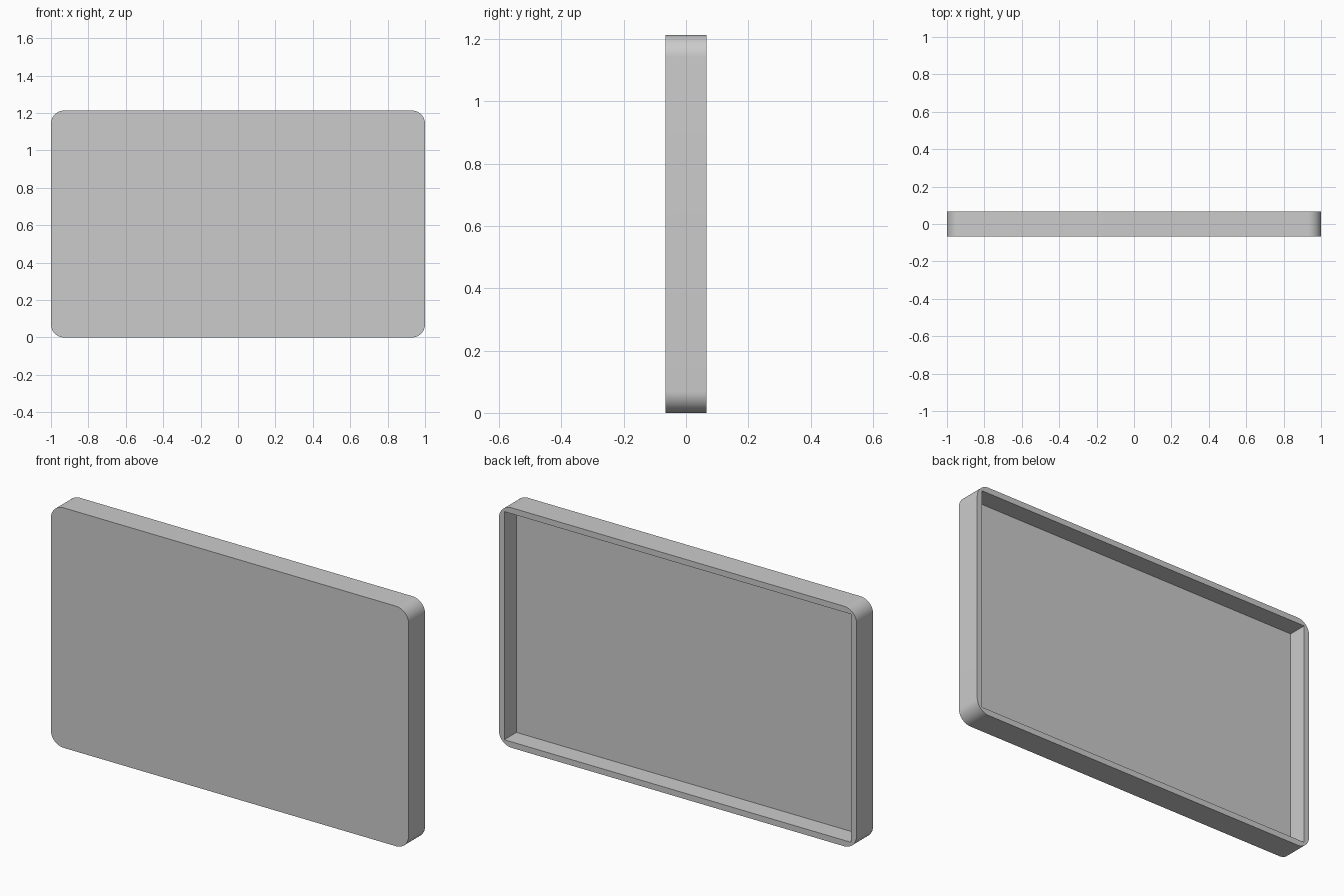
import bpy, bmesh, math
from mathutils import Matrix, Vector

if "Cube" in bpy.data.objects:
    bpy.data.objects.remove(bpy.data.objects["Cube"])

W, D, H = 2.0, 0.132, 1.213      # outer size
RADIUS = 0.07                    # outer corner radius
WALL, FLOOR = 0.03, 0.035        # rim width and front panel thickness


def box(name, size, centre, radius=0.0):
    """Box whose four depth-wise (y) edges can be rounded."""
    bm = bmesh.new()
    bmesh.ops.create_cube(bm, size=1.0)
    bmesh.ops.transform(bm, verts=bm.verts,
                        matrix=Matrix.Translation(centre) @ Matrix.Diagonal((*size, 1.0)))
    if radius:
        edges = [e for e in bm.edges
                 if abs((e.verts[0].co - e.verts[1].co).normalized().y) > 0.9]
        bmesh.ops.bevel(bm, geom=edges, offset=radius, segments=12,
                        profile=0.5, affect='EDGES')
    bmesh.ops.recalc_face_normals(bm, faces=bm.faces)
    mesh = bpy.data.meshes.new(name)
    bm.to_mesh(mesh)
    bm.free()
    obj = bpy.data.objects.new(name, mesh)
    bpy.context.collection.objects.link(obj)
    return obj


# Rounded shell
shell = box("tray_shell", (W, D, H), Vector((0, 0, H / 2)), RADIUS)

# Square-cornered recess, open at the back
front, back = -D / 2 + FLOOR, D / 2 + 0.05
cutter = box("recess_cutter", (W - 2 * WALL, back - front, H - 2 * WALL),
             Vector((0, (front + back) / 2, H / 2)))
cutter.hide_render = True

cut = shell.modifiers.new("recess", 'BOOLEAN')
cut.operation, cut.solver, cut.object = 'DIFFERENCE', 'EXACT', cutter

bpy.ops.object.select_all(action='DESELECT')
shell.select_set(True)
bpy.context.view_layer.objects.active = shell
bpy.ops.object.modifier_apply(modifier=cut.name)
bpy.data.objects.remove(cutter)

# Smooth corners, crisp rims
bpy.ops.object.shade_smooth_by_angle(angle=math.radians(30))
